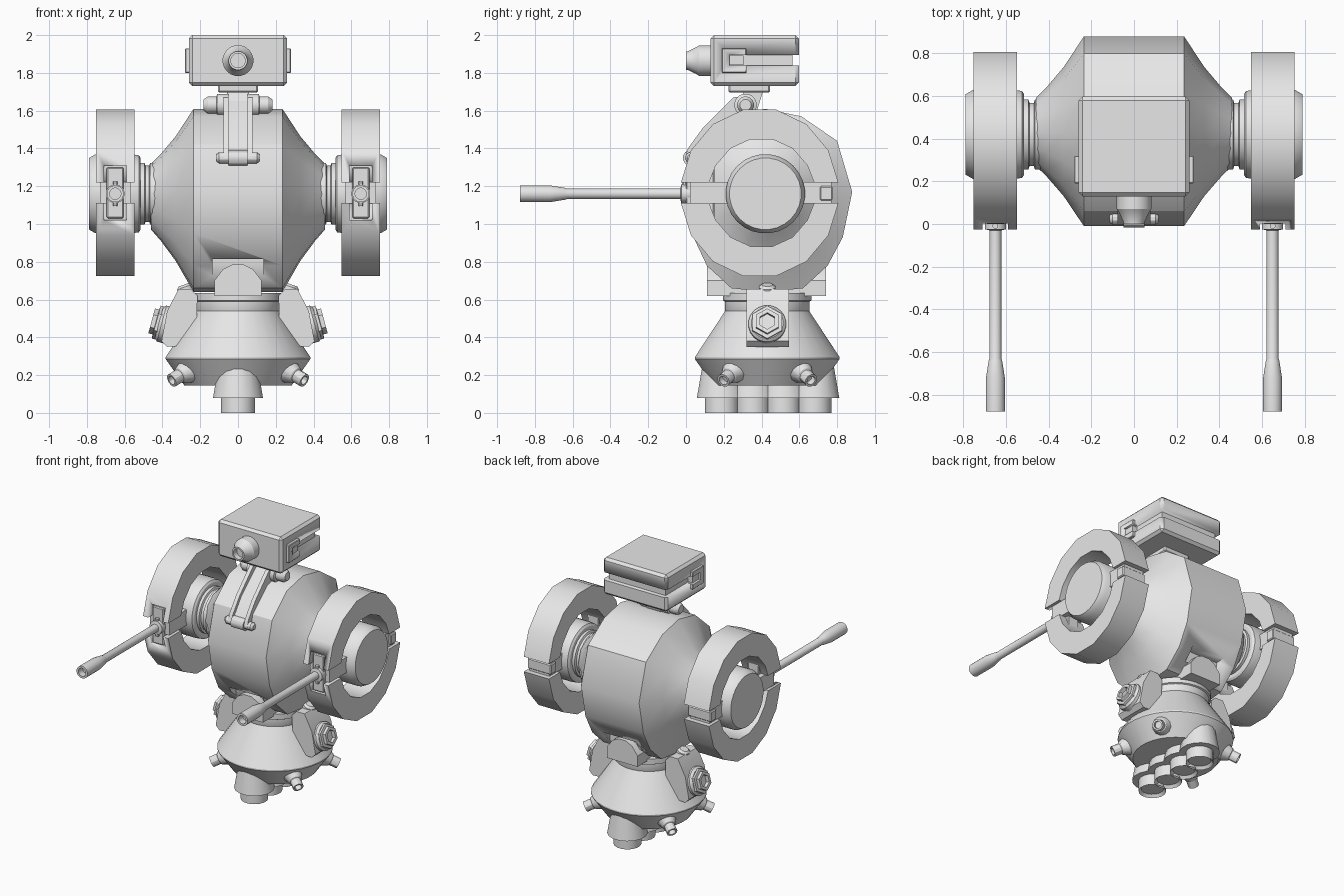
import bpy, bmesh
from math import cos, sin, pi, radians
from mathutils import Vector

if "Cube" in bpy.data.objects:
    bpy.data.objects.remove(bpy.data.objects["Cube"])

GREY = bpy.data.materials.new("plain_grey")
GREY.use_nodes = True
GREY.diffuse_color = (0.8, 0.8, 0.8, 1)
GREY.node_tree.nodes["Principled BSDF"].inputs["Base Color"].default_value = (0.8, 0.8, 0.8, 1)
CY = 0.43  # depth of the main axis


def finish(bm, name):
    bmesh.ops.recalc_face_normals(bm, faces=bm.faces)
    mesh = bpy.data.meshes.new(name)
    bm.to_mesh(mesh)
    bm.free()
    mesh.materials.append(GREY)
    ob = bpy.data.objects.new(name, mesh)
    bpy.context.collection.objects.link(ob)
    bpy.ops.object.select_all(action='DESELECT')
    ob.select_set(True)
    bpy.context.view_layer.objects.active = ob
    bpy.ops.object.shade_smooth_by_angle(angle=radians(30))
    return ob


def loft(name, rings):
    """Skin a list of equal-length point rings and cap both ends."""
    bm = bmesh.new()
    rows = [[bm.verts.new(p) for p in ring] for ring in rings]
    n = len(rows[0])
    for a, b in zip(rows, rows[1:]):
        for i in range(n):
            j = (i + 1) % n
            bm.faces.new((a[i], a[j], b[j], b[i]))
    bm.faces.new(rows[0])
    bm.faces.new(rows[-1])
    return finish(bm, name)


def lathe(name, profile, origin, axis=(0, 0, 1), seg=24):
    """Turn (radius, distance) pairs about an axis."""
    q = Vector(axis).to_track_quat('Z', 'Y')
    o = Vector(origin)
    turns = [2 * pi * (i + 0.5) / seg for i in range(seg)]
    return loft(name, [[o + q @ Vector((r * cos(t), r * sin(t), d)) for t in turns]
                       for r, d in profile])


def prism_x(name, pts, x0, x1):
    return loft(name, [[(x, y, z) for y, z in pts] for x in (x0, x1)])


def prism_y(name, pts, y0, y1):
    return loft(name, [[(x, y, z) for x, z in pts] for y in (y0, y1)])


def box(name, xs, ys, zs, bevel=0):
    bm = bmesh.new()
    bmesh.ops.create_cube(bm, size=1)
    for v in bm.verts:
        v.co = [(a + b) / 2 + c * abs(b - a) for c, (a, b) in zip(v.co, (xs, ys, zs))]
    if bevel:
        bmesh.ops.bevel(bm, geom=bm.edges[:], offset=bevel, segments=1, affect='EDGES')
    return finish(bm, name)


def cut(ob, cutter):
    mod = ob.modifiers.new("cut", 'BOOLEAN')
    mod.operation, mod.solver, mod.object = 'DIFFERENCE', 'EXACT', cutter
    bpy.context.view_layer.objects.active = ob
    bpy.ops.object.modifier_apply(modifier=mod.name)
    bpy.data.objects.remove(cutter)


# Body: rounded outline shrinking towards both sides
outline = [(0.42, 1.61), (0.61, 1.57), (0.80, 1.44), (0.88, 1.17), (0.83, 0.93), (0.75, 0.78),
           (0.62, 0.66), (0.43, 0.64), (0.24, 0.66), (0.11, 0.78), (0.03, 0.95),
           (-0.01, 1.17), (0.06, 1.42), (0.23, 1.57)]
half = [(0.46, 0.36), (0.41, 0.47), (0.33, 0.68), (0.235, 1)]
sections = [(-x, s) for x, s in half] + half[::-1]
body = loft("body", [[(x, CY + (y - CY) * s, 1.155 + (z - 1.155) * s) for y, z in outline]
                     for x, s in sections])
for ys in ((-0.1, 0.17), (0.69, 1)):
    cut(body, box("slot_cutter", (-0.135, 0.135), ys, (0.5, 0.815)))
arch = [(-0.125, 0.62), (-0.125, 0.70), (-0.08, 0.76), (-0.03, 0.785),
        (0.03, 0.785), (0.08, 0.76), (0.125, 0.70), (0.125, 0.62)]
prism_y("neck_saddle", arch, 0.11, 0.74)

# Base: collar, flared skirt and tapered underside
lathe("base_collar", [(0.215, 0.52), (0.225, 0.54), (0.225, 0.59), (0.235, 0.595), (0.235, 0.635)],
      (0, CY, 0), seg=32)
lathe("base_skirt", [(0.285, 0.145), (0.385, 0.285), (0.385, 0.295), (0.22, 0.545)],
      (0, CY, 0), seg=32)
for i in range(4):
    lathe("foot_thruster", [(0.075, 0.02), (0.092, 0), (0.092, 0.08), (0.135, 0.08), (0.1, 0.28)],
          (0, 0.19 + i * 0.163, 0), seg=16)

# Small nozzles around the underside
for sx in (1, -1):
    for sy in (1, -1):
        d = Vector((sx * 0.83, sy * 0.55, -0.5)).normalized()
        tip = Vector((sx * 0.34, CY + sy * 0.225, 0.178))
        lathe("skirt_nozzle", [(0.1, -0.17), (0.045, -0.045), (0.037, -0.04), (0.037, 0.015),
                               (0.025, 0.015), (0.025, -0.02)], tip, d, 12)

# Rings in the side plane, split by a gap at the front and back
def half_ring(s):
    angles = [radians(a) for a in (7, 30, 54, 78, 102, 126, 150, 173)]
    outer = [(0.39 + 0.42 * cos(a), 1.165 + s * 0.45 * sin(a)) for a in angles]
    inner = [(0.40 + 0.28 * cos(a), 1.165 + s * max(0.055, 0.29 * sin(a)))
             for a in reversed(angles)]
    return outer + inner


for s, side in ((1, "left"), (-1, "right")):
    gx = s * 0.65
    # Shoulder joint and hub
    lathe(side + "_shoulder", [(0.165, 0.43), (0.165, 0.465), (0.15, 0.47), (0.15, 0.49),
                               (0.165, 0.495), (0.165, 0.53)], (0, 0.42, 1.16), (s, 0, 0))
    lathe(side + "_hub", [(0.19, 0.515), (0.205, 0.525), (0.21, 0.56), (0.21, 0.755), (0.19, 0.79)],
          (0, 0.42, 1.16), (s, 0, 0), 28)
    # Split ring with a channel for the gun
    for v, part in ((1, "_upper_ring"), (-1, "_lower_ring")):
        ring = prism_x(side + part, half_ring(v), s * 0.548, s * 0.752)
        cut(ring, box("channel_cutter", (gx - 0.06, gx + 0.06), (-0.2, 0.03), (1.02, 1.31)))
    box(side + "_ring_bridge", (gx - 0.08, gx + 0.08), (0.02, 0.77), (1.108, 1.222))
    box(side + "_rear_latch", (gx - 0.095, gx + 0.095), (0.71, 0.775), (1.125, 1.2), 0.006)
    box(side + "_gun_mount", (gx - 0.045, gx + 0.045), (0, 0.15), (1.03, 1.3), 0.006)
    lathe(side + "_gun_pin", [(0.014, -0.065), (0.014, 0.065)], (gx, -0.008, 1.16), seg=8)
    lathe(side + "_gun_barrel", [(0.05, -0.02), (0.05, 0.025), (0.028, 0.03), (0.028, 0.63),
                                 (0.032, 0.64), (0.045, 0.72), (0.045, 0.88), (0.03, 0.88),
                                 (0.03, 0.83)], (gx, 0, 1.16), (0, -1, 0), 16)
    # Side pod with hexagonal nut and top bolt
    pod = [(0.215, 0.62), (0.25, 0.655), (0.315, 0.655), (0.375, 0.54), (0.405, 0.38),
           (0.375, 0.35), (0.22, 0.36)]
    prism_y(side + "_pod", [(s * x, z) for x, z in pod], 0.32, 0.545)
    tilt = Vector((s, 0, 0.27)).normalized()
    nut = Vector((s * 0.375, CY, 0.465))
    lathe(side + "_pod_flange", [(0.1, -0.03), (0.1, 0.03), (0.085, 0.045)], nut, tilt, 20)
    lathe(side + "_pod_nut", [(0.09, 0.03), (0.09, 0.06), (0.068, 0.062), (0.068, 0.085),
                              (0.045, 0.085), (0.045, 0.06)], nut, tilt, 6)
    lathe(side + "_pod_bolt", [(0.045, -0.02), (0.045, 0.012), (0.03, 0.025)],
          (s * 0.278, CY, 0.655), (s * 0.35, 0, 1), 12)
    # Head neck: arm rails and pivot ears
    rail = [(0.32, 1.68), (0.25, 1.67), (0.09, 1.51), (0.01, 1.40), (-0.005, 1.35),
            (0.03, 1.33), (0.14, 1.42), (0.32, 1.55)]
    prism_x(side + "_arm_rail", rail, s * 0.05, s * 0.078)
    lathe(side + "_pivot_ear", [(0.06, 0.05), (0.06, 0.11), (0.045, 0.115), (0.045, 0.16),
                                (0.03, 0.182)], (0, 0.315, 1.63), (s, 0, 0), 16)

# Neck post, arm plate and lower roller
prism_x("neck_post", [(0.31, 1.71), (0.41, 1.71), (0.36, 1.55), (0.25, 1.55)], -0.058, 0.058)
prism_x("arm_plate", [(0.28, 1.65), (0.11, 1.50), (0.03, 1.39), (0.05, 1.34), (0.28, 1.55)],
        -0.05, 0.05)
lathe("arm_roller", [(0.018, -0.115), (0.03, -0.1), (0.03, 0.1), (0.018, 0.115)],
      (0, 0.025, 1.35), (1, 0, 0), 12)
lathe("roller_guard", [(0.042, -0.05), (0.042, 0.05)], (0, 0.025, 1.35), (1, 0, 0), 12)
box("head_plate", (-0.105, 0.105), (0.225, 0.445), (1.695, 1.74), 0.008)

# Head: bevelled case with a groove round the back and side tabs
GROOVE = ((-0.4, 0.4), (0.23, 0.8), (1.838, 1.895))
head = box("head_case", (-0.26, 0.26), (0.13, 0.597), (1.73, 2.0), 0.018)
cut(head, box("groove_cutter", *GROOVE))
box("head_core", (-0.23, 0.23), (0.2, 0.565), (1.8, 1.93))
for s, side in ((1, "left"), (-1, "right")):
    tab = box(side + "_head_tab", (s * 0.24, s * 0.28), (0.19, 0.32), (1.8, 1.93), 0.004)
    cut(tab, box("tab_cutter", *GROOVE))
    box(side + "_tab_block", (s * 0.22, s * 0.268), (0.225, 0.305), (1.842, 1.891))

# Lens
lathe("lens", [(0.07, -0.02), (0.082, 0), (0.082, 0.06), (0.072, 0.075), (0.05, 0.12),
               (0.05, 0.13), (0.038, 0.13), (0.038, 0.09)], (0, 0.13, 1.865), (0, -1, 0), 20)
